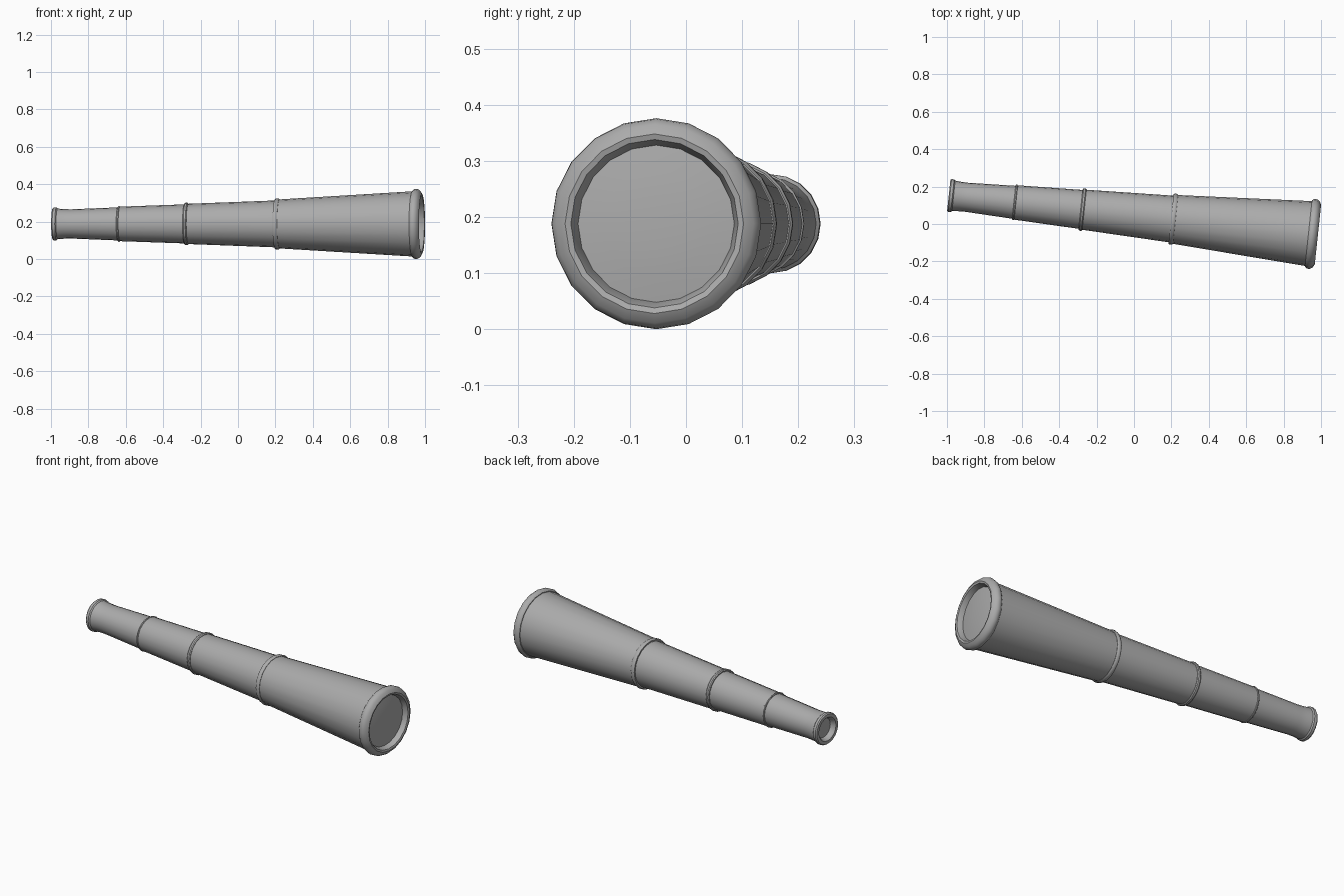
import bpy, bmesh, math
from mathutils import Matrix

cube = bpy.data.objects.get("Cube")
if cube:
    bpy.data.objects.remove(cube, do_unlink=True)

SIDES = 20
# Tube axis runs along local x, yawed slightly and lifted to rest on the ground
PLACE = Matrix.Translation((0, 0.048, 0.188)) @ Matrix.Rotation(math.radians(-6.06), 4, 'Z')


def make_material(name, colour):
    mat = bpy.data.materials.new(name)
    mat.use_nodes = True
    mat.diffuse_color = colour
    mat.node_tree.nodes["Principled BSDF"].inputs["Base Color"].default_value = colour
    return mat


grey = make_material("plain grey", (0.41, 0.41, 0.41, 1))


def turned(name, profile, closed=False):
    """Revolve (position along axis, radius) points around the axis."""
    bm = bmesh.new()
    rings = []
    for t, r in profile:
        if r == 0:
            rings.append([bm.verts.new((t, 0, 0))] * SIDES)
        else:
            rings.append([bm.verts.new((t, r * math.sin(a), r * math.cos(a)))
                          for a in (2 * math.pi * i / SIDES for i in range(SIDES))])
    pairs = list(zip(rings, rings[1:]))
    if closed:
        pairs.append((rings[-1], rings[0]))
    for a, b in pairs:
        for i in range(SIDES):
            j = (i + 1) % SIDES
            bm.faces.new(list(dict.fromkeys((a[i], a[j], b[j], b[i]))))
    bmesh.ops.recalc_face_normals(bm, faces=bm.faces)
    mesh = bpy.data.meshes.new(name)
    bm.to_mesh(mesh)
    bm.free()
    mesh.materials.append(grey)
    obj = bpy.data.objects.new(name, mesh)
    bpy.context.collection.objects.link(obj)
    obj.matrix_world = PLACE
    return obj


parts = []

# Eyepiece: flared rim, recessed rear lens, narrow draw tube
parts.append(turned("eyepiece_tube", [
    (-0.968, 0), (-0.968, 0.054), (-0.990, 0.060), (-0.996, 0.066), (-0.996, 0.083),
    (-0.990, 0.088), (-0.976, 0.088), (-0.970, 0.082), (-0.935, 0.079), (-0.900, 0.078),
    (-0.630, 0.089), (-0.630, 0)]))

# Nested draw tubes, each widening towards the front
for name, t0, r0, t1, r1 in (("rear_draw_tube", -0.645, 0.092, -0.270, 0.105),
                             ("middle_draw_tube", -0.285, 0.107, 0.218, 0.126),
                             ("main_barrel", 0.205, 0.130, 0.950, 0.175)):
    parts.append(turned(name, [(t0, 0), (t0, r0), (t1, r1), (t1, 0)]))

# Collars where the tubes meet
for name, t, r, w in (("rear_collar", -0.640, 0.0955, 0.006),
                      ("middle_collar", -0.277, 0.114, 0.010),
                      ("front_collar", 0.211, 0.137, 0.012)):
    parts.append(turned(name, [
        (t - w, r - 0.025), (t - w, r - 0.004), (t - w * 0.5, r),
        (t + w * 0.5, r), (t + w, r - 0.004), (t + w, r - 0.025)], closed=True))

# Rounded front rim with stepped inner lip
parts.append(turned("front_rim", [
    (0.938, 0.165), (0.938, 0.178), (0.945, 0.185), (0.956, 0.188), (0.968, 0.186),
    (0.980, 0.177), (0.989, 0.160), (0.986, 0.150), (0.958, 0.140), (0.945, 0.140)],
    closed=True))

# Gently domed front lens
parts.append(turned("front_lens", [
    (0.948, 0), (0.948, 0.142), (0.958, 0.141), (0.964, 0.095), (0.967, 0.048), (0.968, 0)]))

bpy.ops.object.select_all(action='DESELECT')
for obj in parts:
    obj.select_set(True)
bpy.context.view_layer.objects.active = parts[0]
bpy.ops.object.shade_smooth_by_angle(angle=math.radians(35))
